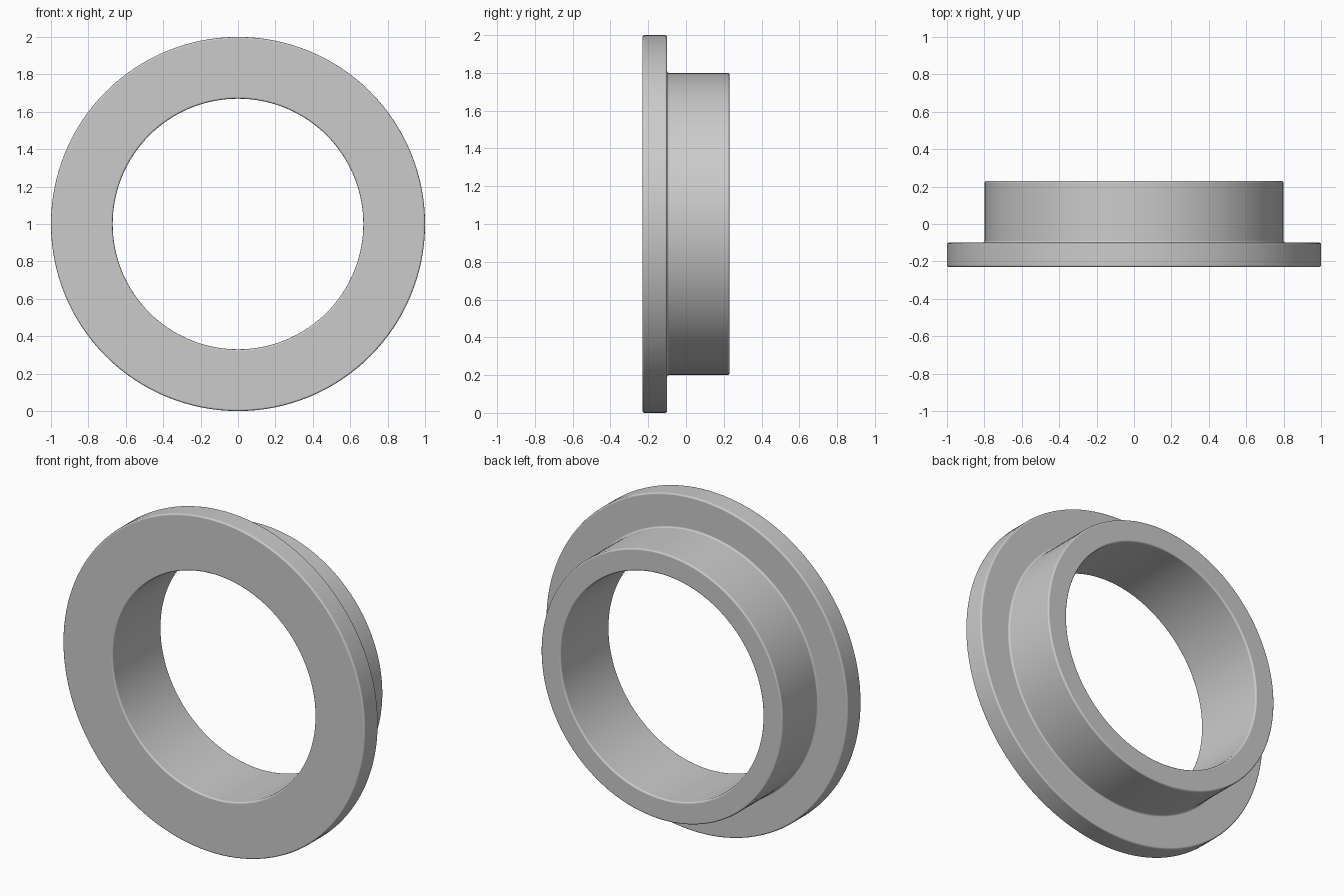
import bpy
import bmesh
from math import cos, sin, radians, tau

cube = bpy.data.objects.get("Cube")
if cube:
    bpy.data.objects.remove(cube)

SEGMENTS = 128
BORE, SLEEVE, RIM = 0.67, 0.80, 1.0
FRONT, STEP, BACK = -0.23, -0.10, 0.23

grey = bpy.data.materials.new("plain grey")
grey.use_nodes = True
colour = (0.6, 0.6, 0.6, 1)
grey.diffuse_color = colour
grey.node_tree.nodes["Principled BSDF"].inputs["Base Color"].default_value = colour

# Stepped cross-section as (radius, y), turned round the y axis
profile = [(BORE, FRONT), (RIM, FRONT), (RIM, STEP),
           (SLEEVE, STEP), (SLEEVE, BACK), (BORE, BACK)]
bm = bmesh.new()
rings = []
for i in range(SEGMENTS):
    a = tau * i / SEGMENTS
    rings.append([bm.verts.new((r * cos(a), y, r * sin(a))) for r, y in profile])
for i, ring in enumerate(rings):
    after = rings[(i + 1) % SEGMENTS]
    for j in range(len(profile)):
        k = (j + 1) % len(profile)
        bm.faces.new((ring[j], ring[k], after[k], after[j]))
bmesh.ops.recalc_face_normals(bm, faces=bm.faces)
mesh = bpy.data.meshes.new("flanged_bushing")
bm.to_mesh(mesh)
bm.free()
mesh.materials.append(grey)

bushing = bpy.data.objects.new("flanged_bushing", mesh)
bushing.location.z = RIM
bpy.context.collection.objects.link(bushing)

# Softened rims and a small fillet where the sleeve meets the flange
bevel = bushing.modifiers.new("rounded_edges", "BEVEL")
bevel.width = 0.01
bevel.segments = 3
bevel.limit_method = "ANGLE"
bevel.angle_limit = radians(40)
bevel.harden_normals = True

bpy.context.view_layer.objects.active = bushing
bushing.select_set(True)
bpy.ops.object.shade_smooth_by_angle(angle=radians(40))
